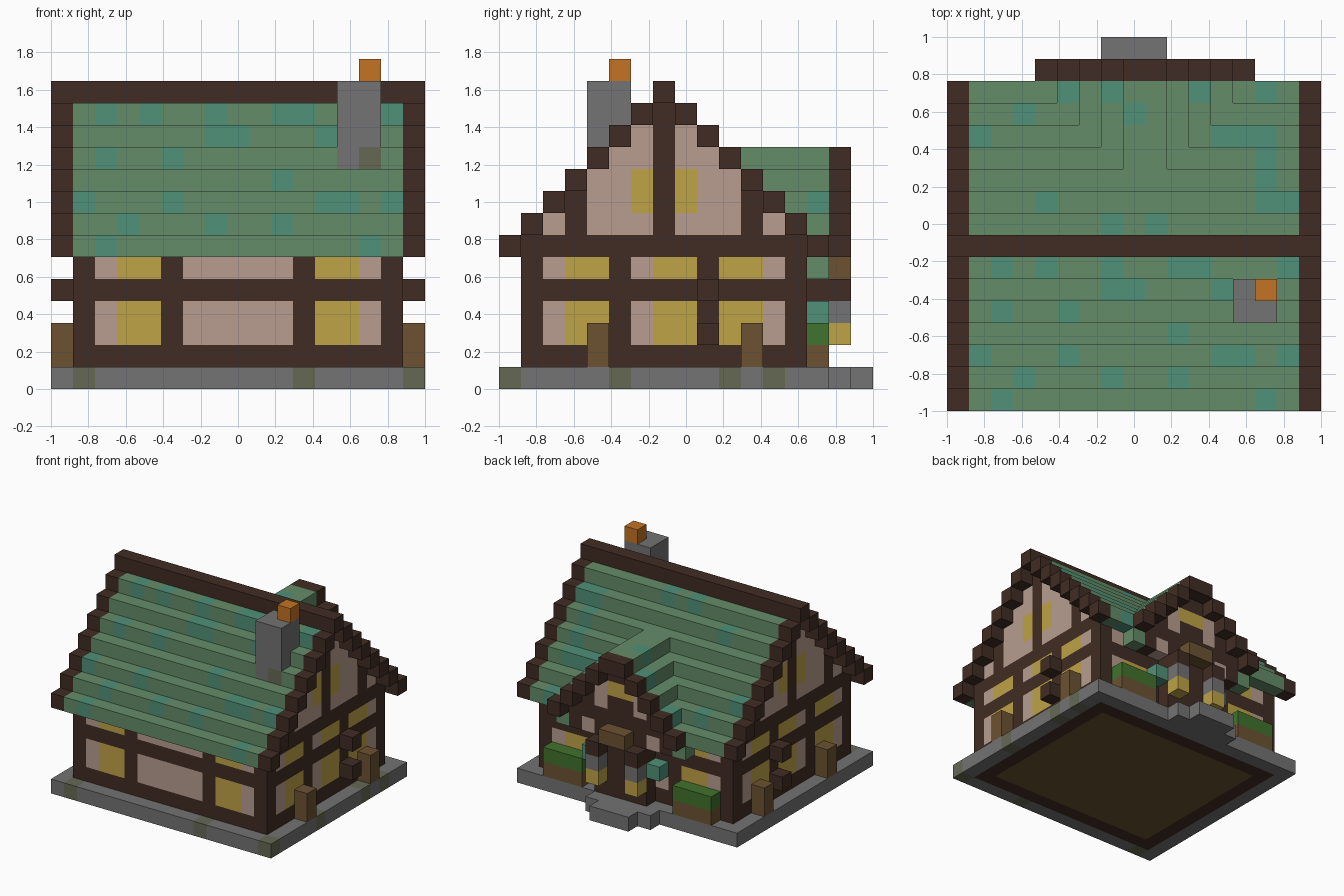
import bpy
import bmesh
from mathutils import Vector

if "Cube" in bpy.data.objects:
    bpy.data.objects.remove(bpy.data.objects["Cube"])

UNIT = 2 / 17
COLOURS = {
    "dark_timber": (64, 44, 35), "roof_green": (100, 140, 105),
    "roof_teal": (80, 145, 120), "stone_grey": (115, 115, 115),
    "plaster_pink": (184, 158, 144), "window_yellow": (190, 163, 70),
    "light_wood": (108, 82, 50), "mossy_stone": (101, 105, 84),
    "ember_orange": (195, 115, 35), "hedge_green": (65, 115, 45),
}


def linear(value):
    v = value / 255
    return v / 12.92 if v < 0.04 else ((v + 0.055) / 1.055) ** 2.4


materials = {}
for name, rgb in COLOURS.items():
    mat = bpy.data.materials.new(name)
    mat.use_nodes = True
    colour = [linear(v) for v in rgb] + [1]
    mat.diffuse_color = colour
    mat.node_tree.nodes["Principled BSDF"].inputs["Base Color"].default_value = colour
    materials[name] = mat

cells = {}


def fill(part, colour, xs, ys, zs):
    """Fill a block of unit cells; each range is a number or (first, last)."""
    spans = [(r, r) if isinstance(r, int) else r for r in (xs, ys, zs)]
    for i in range(spans[0][0], spans[0][1] + 1):
        for j in range(spans[1][0], spans[1][1] + 1):
            for k in range(spans[2][0], spans[2][1] + 1):
                cells[i, j, k] = (part, colour)


def roof_level(j):
    return 13 - abs(j - 7)


def porch_level(i):
    return 10 - max(8 - i, i - 9, 0)


# Stone base, floor and doorstep
fill("stone_base", "stone_grey", (0, 16), (0, 14), 0)
fill("walls", "dark_timber", (1, 15), (1, 13), 0)
fill("floor", "light_wood", (2, 14), (2, 12), 0)
fill("doorstep", "stone_grey", (6, 10), 15, 0)
fill("doorstep", "stone_grey", (7, 9), 16, 0)
for i in (1, 11, 16):
    fill("stone_base", "mossy_stone", i, 0, 0)
for j in (5, 10, 12):
    fill("stone_base", "mossy_stone", 16, j, 0)

# Timber walls up to the roof
for j in range(1, 14):
    fill("walls", "dark_timber", (1, 15), j, (1, roof_level(j) - 1))

# Plaster panels and windows, lower and upper storey
for zs in ((2, 3), 5):
    for j in (1, 13):
        fill("walls", "plaster_pink", (2, 4), j, zs)
        fill("walls", "plaster_pink", (6, 10), j, zs)
        fill("walls", "plaster_pink", (12, 14), j, zs)
        fill("walls", "window_yellow", (3, 4), j, zs)
        fill("walls", "window_yellow", (12, 13), j, zs)
    for i in (1, 15):
        for j in (2, 6, 10):
            fill("walls", "plaster_pink", i, (j, j + 2), zs)
        for j in (3, 7, 10):
            fill("walls", "window_yellow", i, (j, j + 1), zs)

# Gable panels and loft windows
for i in (1, 15):
    for j in range(2, 13):
        if j not in (3, 7, 11):
            fill("walls", "plaster_pink", i, j, (7, roof_level(j) - 1))
    for j in (6, 8):
        fill("walls", "window_yellow", i, j, (8, 9))

# Stepped main roof with dark verges and ridge
for j in range(15):
    k = roof_level(j)
    fill("roof", "roof_green", (1, 15), j, k)
    for i in (0, 16):
        fill("roof_trim", "dark_timber", i, j, k)
fill("roof_trim", "dark_timber", (0, 16), 7, 13)

# Porch gable wall, roof and trim
for i in range(4, 14):
    top = porch_level(i)
    for j in range(8, 15):
        if roof_level(j) < top:
            fill("porch_wall", "dark_timber", i, j, (roof_level(j) + 1, top))
            fill("porch_roof", "roof_green", i, j, top)
    if 5 <= i <= 12:
        fill("porch_wall", "dark_timber", i, 14, (5, top - 1))
    fill("porch_trim", "dark_timber", i, 15, top)
fill("porch_wall", "dark_timber", (7, 10), 14, (1, 4))
for i in (7, 10):
    fill("porch_wall", "plaster_pink", i, 14, (7, 8))
fill("porch_wall", "window_yellow", (8, 9), 14, 8)
for i in (4, 13):
    fill("porch_roof", "roof_green", i, 14, 5)
for i in (6, 11):
    fill("porch_wall", "plaster_pink", i, 14, 5)

# Scattered teal shingles, by row
SHINGLES = {0: (2, 14), 1: (3, 7, 10), 2: (1, 5, 12, 13, 15), 3: (10,),
            4: (2, 5), 5: (7, 8, 12), 6: (2, 4, 7, 10, 11, 15), 8: (7, 9),
            9: (4, 14, 15), 10: (14,), 11: (14,), 12: (1, 12, 13, 14),
            13: (3, 8), 14: (5, 7, 11, 14)}
for j, columns in SHINGLES.items():
    for i in columns:
        k = max(c[2] for c in cells if c[:2] == (i, j))
        fill(cells[i, j, k][0], "roof_teal", i, j, k)

# Chimney and ember
fill("chimney", "stone_grey", (13, 14), (4, 5), (10, 13))
fill("chimney", "mossy_stone", 14, 4, 10)
fill("ember", "ember_orange", 14, 5, 14)

# Side posts and timber stubs
for i in (0, 16):
    for j in (4, 11):
        fill("side_posts", "light_wood", i, j, (1, 2))
    for k in (2, 4):
        fill("timber_stubs", "dark_timber", i, 9, k)

# Hedges, door sign, lanterns and hanging plants
for i in (2, 12):
    fill("hedge_planters", "light_wood", (i, i + 2), 14, 1)
    fill("hedges", "hedge_green", (i, i + 2), 14, 2)
fill("door_sign", "light_wood", (8, 9), 15, 5)
for i in (7, 10):
    fill("lantern_brackets", "dark_timber", i, 15, 4)
    fill("lanterns", "stone_grey", i, 15, 3)
    fill("lanterns", "window_yellow", i, 15, 2)
for i in (6, 11):
    fill("hanging_plants", "roof_teal", i, 14, 3)

# Turn the cells of each part into one mesh of outer faces
ORIGIN = Vector((-1, -1, 0))
for part in sorted({p for p, c in cells.values()}):
    bm = bmesh.new()
    used = []
    for cell, (owner, colour) in cells.items():
        if owner != part:
            continue
        if colour not in used:
            used.append(colour)
        for axis in range(3):
            for side in (0, 1):
                step = list(cell)
                step[axis] += 2 * side - 1
                if tuple(step) in cells:
                    continue
                corner = Vector(cell)
                corner[axis] += side
                u, v = Vector(), Vector()
                u[(axis + 1) % 3] = 1
                v[(axis + 2) % 3] = 1
                loop = [corner, corner + u, corner + u + v, corner + v]
                if not side:
                    loop.reverse()
                face = bm.faces.new([bm.verts.new(ORIGIN + p * UNIT) for p in loop])
                face.material_index = used.index(colour)
    bmesh.ops.remove_doubles(bm, verts=bm.verts, dist=UNIT / 100)
    mesh = bpy.data.meshes.new(part)
    bm.to_mesh(mesh)
    bm.free()
    for colour in used:
        mesh.materials.append(materials[colour])
    bpy.context.collection.objects.link(bpy.data.objects.new(part, mesh))
